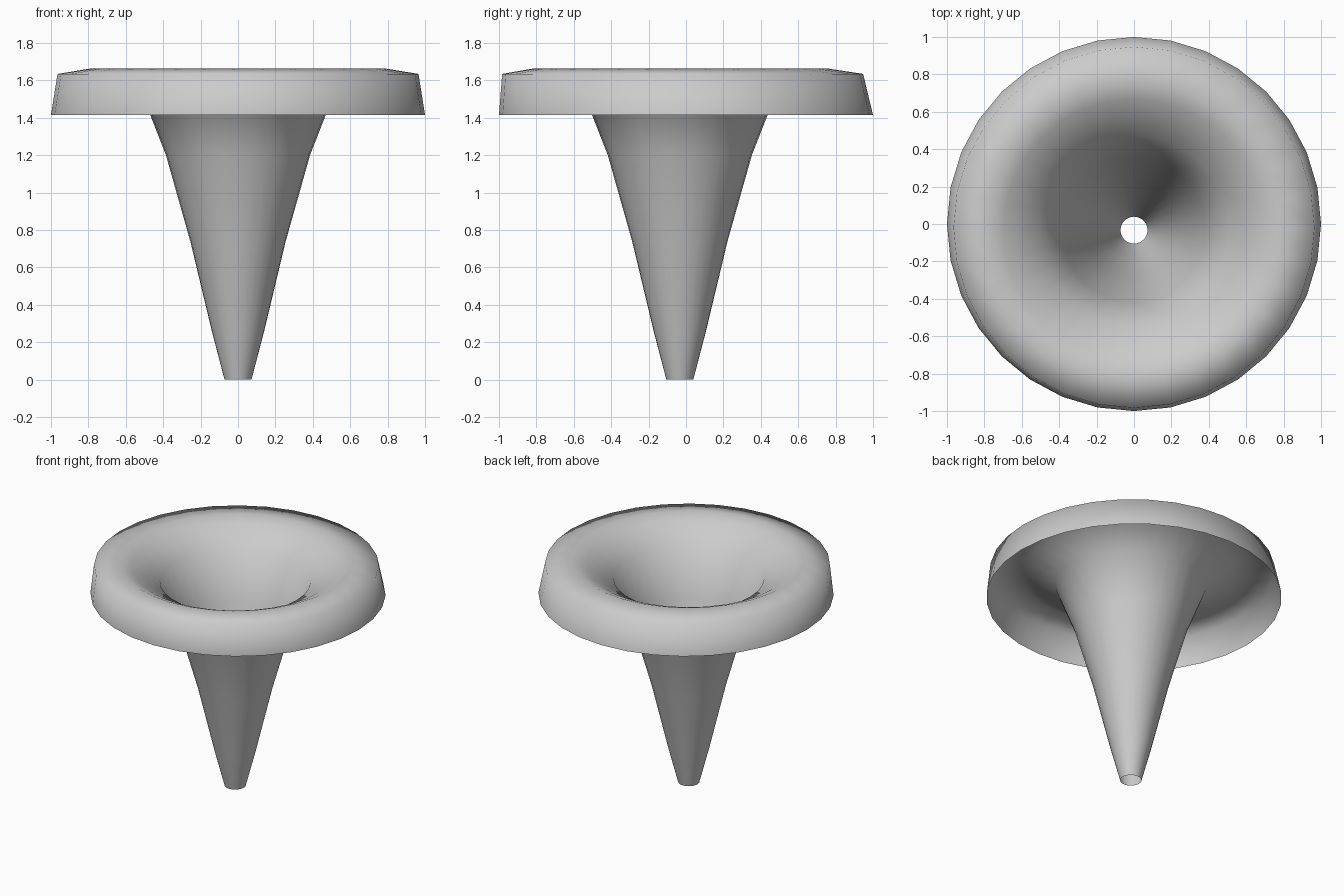
import bpy
import bmesh
from math import cos, sin, tau

cube = bpy.data.objects.get("Cube")
if cube:
    bpy.data.objects.remove(cube, do_unlink=True)

SEGMENTS = 32

# Plain grey material
grey = bpy.data.materials.new("light grey")
grey.use_nodes = True
colour = (0.6, 0.6, 0.6, 1)
grey.diffuse_color = colour
grey.node_tree.nodes["Principled BSDF"].inputs["Base Color"].default_value = colour


def lathe(name, profile, material):
    """Open sheet of rings, each given as (radius, height, y shift)."""
    bm = bmesh.new()
    rings = []
    for radius, height, shift in profile:
        angles = [tau * i / SEGMENTS for i in range(SEGMENTS)]
        rings.append([bm.verts.new((radius * cos(a), radius * sin(a) + shift, height))
                      for a in angles])
    for lower, upper in zip(rings, rings[1:]):
        for i in range(SEGMENTS):
            j = (i + 1) % SEGMENTS
            face = bm.faces.new((lower[i], lower[j], upper[j], upper[i]))
            face.smooth = True
    mesh = bpy.data.meshes.new(name)
    bm.to_mesh(mesh)
    bm.free()
    mesh.materials.append(material)
    obj = bpy.data.objects.new(name, mesh)
    bpy.context.collection.objects.link(obj)
    return obj


# Flared funnel: outer skirt, rounded lip, throat, then tapering hollow spout
OFF = -0.033
lathe("funnel", [
    (1.0, 1.415, 0),
    (0.965, 1.635, -0.018),
    (0.78, 1.665, -0.03),
    (0.70, 1.63, OFF),
    (0.51, 1.52, OFF),
    (0.385, 1.20, OFF),
    (0.255, 0.74, OFF),
    (0.14, 0.26, OFF),
    (0.072, 0.0, OFF),
], grey)
